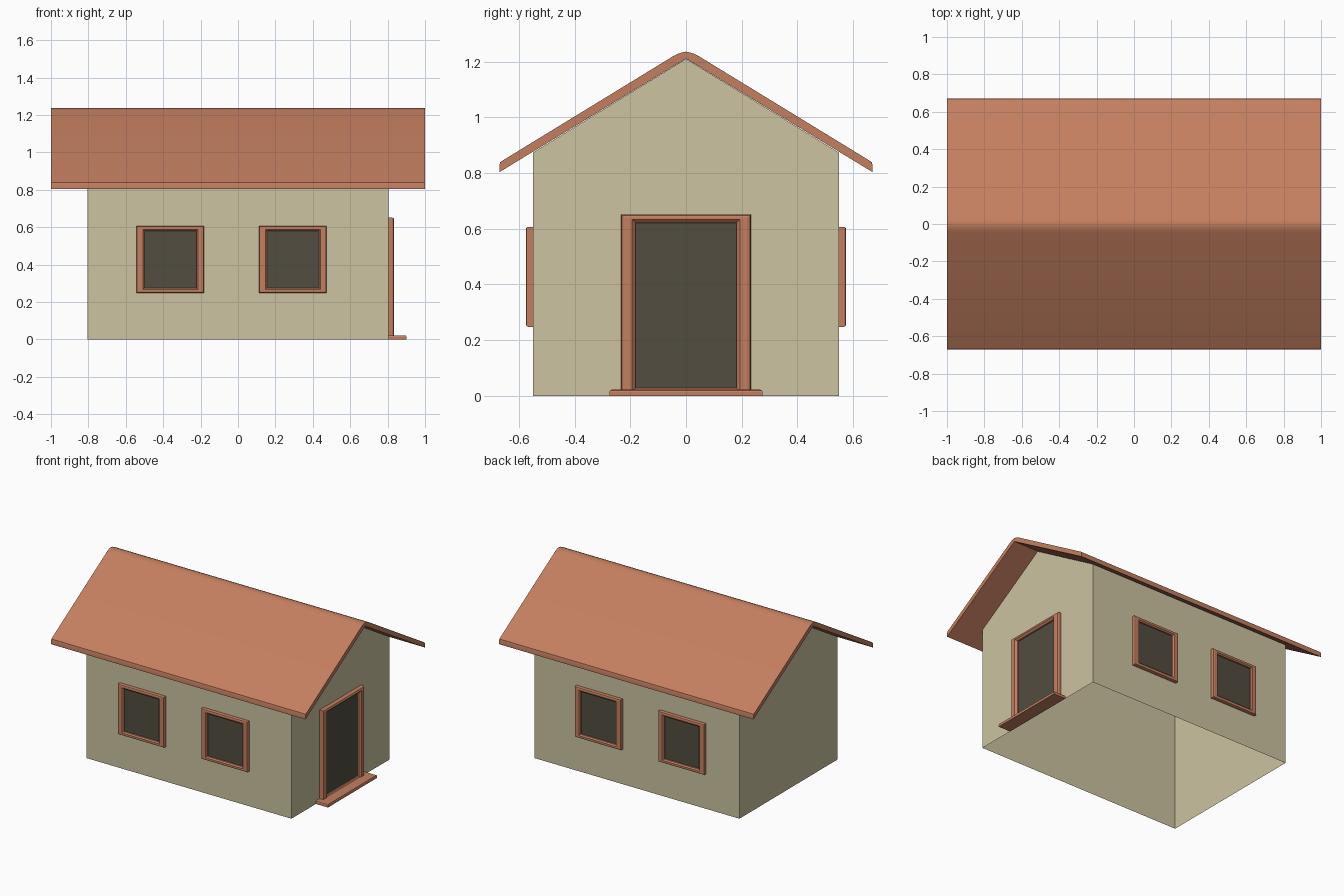
import bpy, bmesh, math
from mathutils import Matrix

if "Cube" in bpy.data.objects:
    bpy.data.objects.remove(bpy.data.objects["Cube"])


def srgb(r, g, b):
    def lin(c):
        c /= 255
        return c / 12.92 if c <= 0.04045 else ((c + 0.055) / 1.055) ** 2.4
    return (lin(r), lin(g), lin(b), 1)


def material(name, rgb):
    m = bpy.data.materials.new(name)
    m.diffuse_color = srgb(*rgb)
    m.use_nodes = True
    m.node_tree.nodes["Principled BSDF"].inputs["Base Color"].default_value = m.diffuse_color
    return m


PLASTER = material("beige plaster", (204, 195, 161))
TERRACOTTA = material("terracotta", (196, 127, 96))
DARK = material("dark opening", (82, 77, 65))


def make(name, verts, faces, mat, turn=0, smooth=False):
    me = bpy.data.meshes.new(name)
    me.from_pydata(verts, [], faces)
    me.transform(Matrix.Rotation(math.radians(turn), 4, 'Z'))
    me.materials.append(mat)
    ob = bpy.data.objects.new(name, me)
    bpy.context.collection.objects.link(ob)
    if smooth:
        bpy.ops.object.select_all(action='DESELECT')
        ob.select_set(True)
        bpy.context.view_layer.objects.active = ob
        bpy.ops.object.shade_smooth_by_angle(angle=math.radians(30))
    return ob


def prism(name, profile, x, mat, caps=True, skip=(), smooth=False):
    """Extrude a counter-clockwise (y, z) profile from -x to x."""
    n = len(profile)
    verts = [(s * x, y, z) for s in (-1, 1) for y, z in profile]
    faces = [(i, (i + 1) % n, n + (i + 1) % n, n + i)[::-1]
             for i in range(n) if i not in skip]
    if caps:
        faces += [tuple(range(n))[::-1], tuple(range(n, 2 * n))]
    return make(name, verts, faces, mat, smooth=smooth)


def rect(u0, u1, v0, v1, d):
    return [(u0, -d, v0), (u1, -d, v0), (u1, -d, v1), (u0, -d, v1)]


def framed_opening(name, outer, inner, wall, depth, turn, bev=0.008):
    """Bevelled frame on a wall at distance `wall`, with a dark pane inside."""
    def inset(r, b):
        return (r[0] + b, r[1] - b, r[2] + b, r[3] - b)
    rings = [(outer, 0), (outer, depth - bev),
             (inset(outer, bev * 0.3), depth - bev * 0.3),
             (inset(outer, bev), depth),
             (inset(inner, -bev), depth), (inner, depth - bev), (inner, 0.004)]
    verts = [p for r, d in rings for p in rect(*r, wall + d)]
    faces = [(4 * k + i, 4 * k + (i + 1) % 4, 4 * k + 4 + (i + 1) % 4, 4 * k + 4 + i)
             for k in range(len(rings) - 1) for i in range(4)]
    make(name + "_frame", verts, faces, TERRACOTTA, turn)
    make(name + "_pane", rect(*inner, wall + 0.007), [(0, 1, 2, 3)], DARK, turn)


WX, WY = 0.805, 0.55

# walls: gabled shell, open underneath and closed above by the roof
shell = [(-WY, 0), (WY, 0), (WY, 0.873), (0, 1.21), (-WY, 0.873)]
prism("walls", shell, WX, PLASTER, skip=(0, 2, 3))

# roof: folded slab with softened ridge and eaves
half = [(0.67, 0.803), (0.67, 0.828), (0.667, 0.839), (0.655, 0.847),
        (0.042, 1.222), (0.022, 1.231)]
roof = half + [(0, 1.236)] + [(-y, z) for y, z in reversed(half)] + [(0, 1.211)]
prism("roof", roof, 1.0, TERRACOTTA, smooth=True)

# windows: a pair on the front, repeated on the back
for side, turn, sign in (("front", 0, 1), ("back", 180, -1)):
    for tag, cx in (("left", -0.362), ("right", 0.293)):
        c = cx * sign
        framed_opening(f"{side}_{tag}_window",
                       (c - 0.181, c + 0.181, 0.248, 0.607),
                       (c - 0.139, c + 0.139, 0.275, 0.58), WY, 0.025, turn)

# door on the right gable
framed_opening("door", (-0.233, 0.233, 0.0, 0.652),
               (-0.181, 0.181, 0.028, 0.621), WX, 0.03, 90, bev=0.012)

# doorstep with bevelled upper rim
b, w, h, out = 0.008, 0.275, 0.022, 0.9
bm = bmesh.new()
bmesh.ops.create_cube(bm, size=1)
bmesh.ops.scale(bm, vec=(out - WX, 2 * w, h), verts=bm.verts)
bmesh.ops.translate(bm, vec=((out + WX) / 2, 0, h / 2), verts=bm.verts)
rim = [e for e in bm.edges
       if all(v.co.z > h / 2 for v in e.verts)
       and not all(v.co.x < WX + 0.01 for v in e.verts)]
bmesh.ops.bevel(bm, geom=rim, offset=b, segments=2, profile=0.5, affect='EDGES')
step = make("doorstep", [], [], TERRACOTTA)
bm.to_mesh(step.data)
bm.free()
